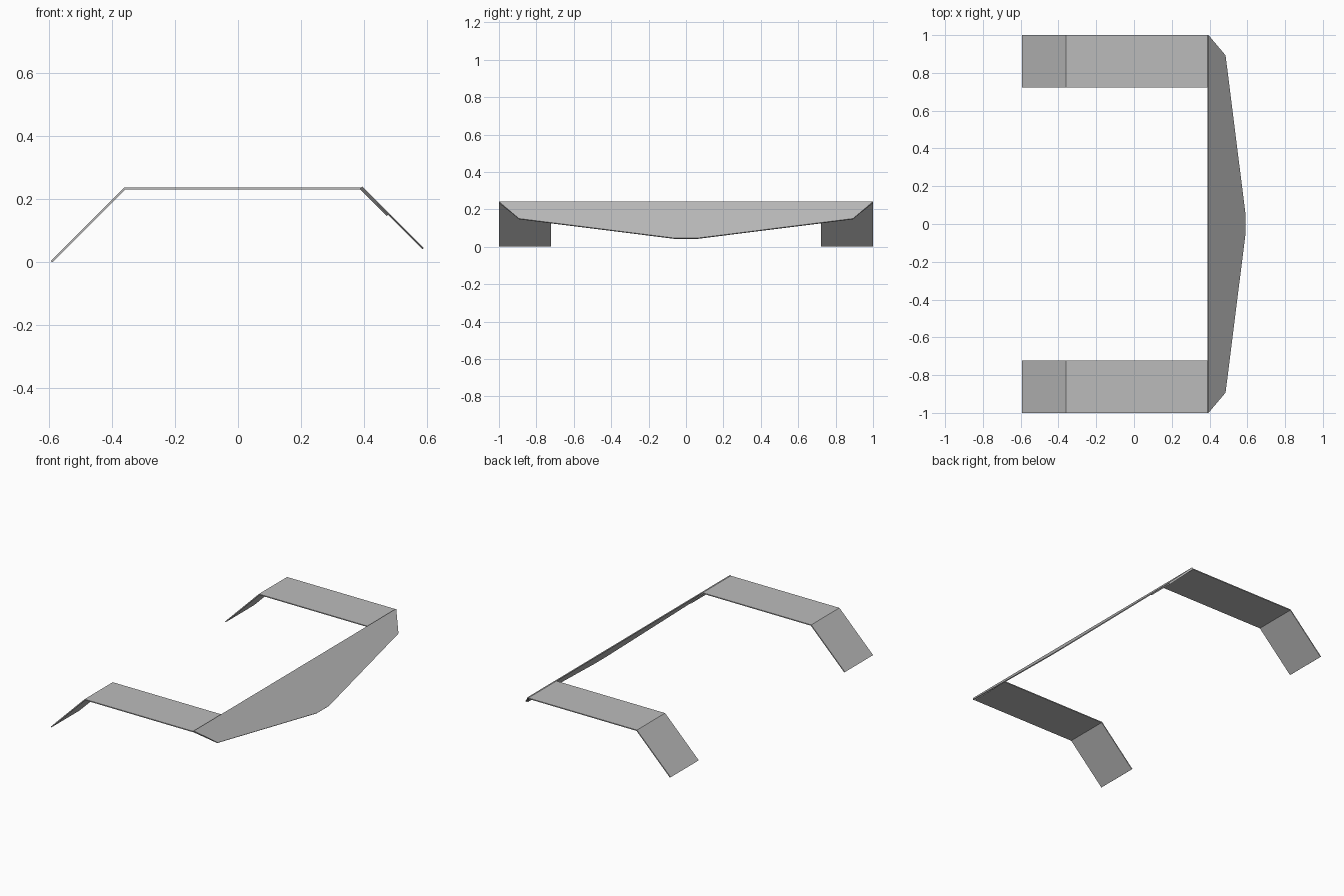
import bpy
import bmesh
from mathutils import Vector

cube = bpy.data.objects.get("Cube")
if cube:
    bpy.data.objects.remove(cube, do_unlink=True)

T = 0.006                                  # sheet thickness
SLOPE = Vector((0.7071, 0, -0.7071))       # direction down the sloping faces
NORMAL = Vector((0.7071, 0, 0.7071))       # outward from the sloping faces

grey = bpy.data.materials.new("sheet_metal_grey")
grey.use_nodes = True
colour = (0.5, 0.5, 0.5, 1)
grey.diffuse_color = colour
grey.node_tree.nodes["Principled BSDF"].inputs["Base Color"].default_value = colour


def prism(name, outline, depth):
    """Flat outline swept along the depth vector."""
    bm = bmesh.new()
    face = bm.faces.new([bm.verts.new(p) for p in outline])
    swept = bmesh.ops.extrude_face_region(bm, geom=[face], use_keep_orig=True)
    verts = [v for v in swept["geom"] if isinstance(v, bmesh.types.BMVert)]
    bmesh.ops.translate(bm, verts=verts, vec=depth)
    bmesh.ops.recalc_face_normals(bm, faces=bm.faces)
    mesh = bpy.data.meshes.new(name)
    bm.to_mesh(mesh)
    bm.free()
    mesh.materials.append(grey)
    obj = bpy.data.objects.new(name, mesh)
    bpy.context.collection.objects.link(obj)
    return obj


def on_slope(origin, points):
    """Place (y, distance down) points on the sloping plane."""
    return [origin + SLOPE * s + Vector((0, y, 0)) for y, s in points]


top = Vector((0.39, 0, 0.237))

# Arms: bent foot and flat strap, with a tab tucked behind the front plate
profile = [(-0.594, 0.004), (-0.361, 0.237), (0.39, 0.237),
           (0.388, 0.237 - T), (-0.358, 0.237 - T), (-0.589, 0)]
for label, side in (("front", -1), ("back", 1)):
    prism(label + "_arm", [(x, side * 0.722, z) for x, z in profile],
          Vector((0, side * 0.278, 0)))
    tab = [(0.722, 0), (1, 0), (0.89, 0.122), (0.722, 0.122)]
    prism(label + "_tab", on_slope(top, [(side * y, s) for y, s in tab]), NORMAL * -T)

# Long sloping plate with clipped corners and a shallow pointed lower edge
half = [(1, 0), (0.893, 0.128), (0.06, 0.276)]
plate = half + [(-y, s) for y, s in reversed(half)]
prism("sloping_plate", on_slope(top, plate), NORMAL * T)
